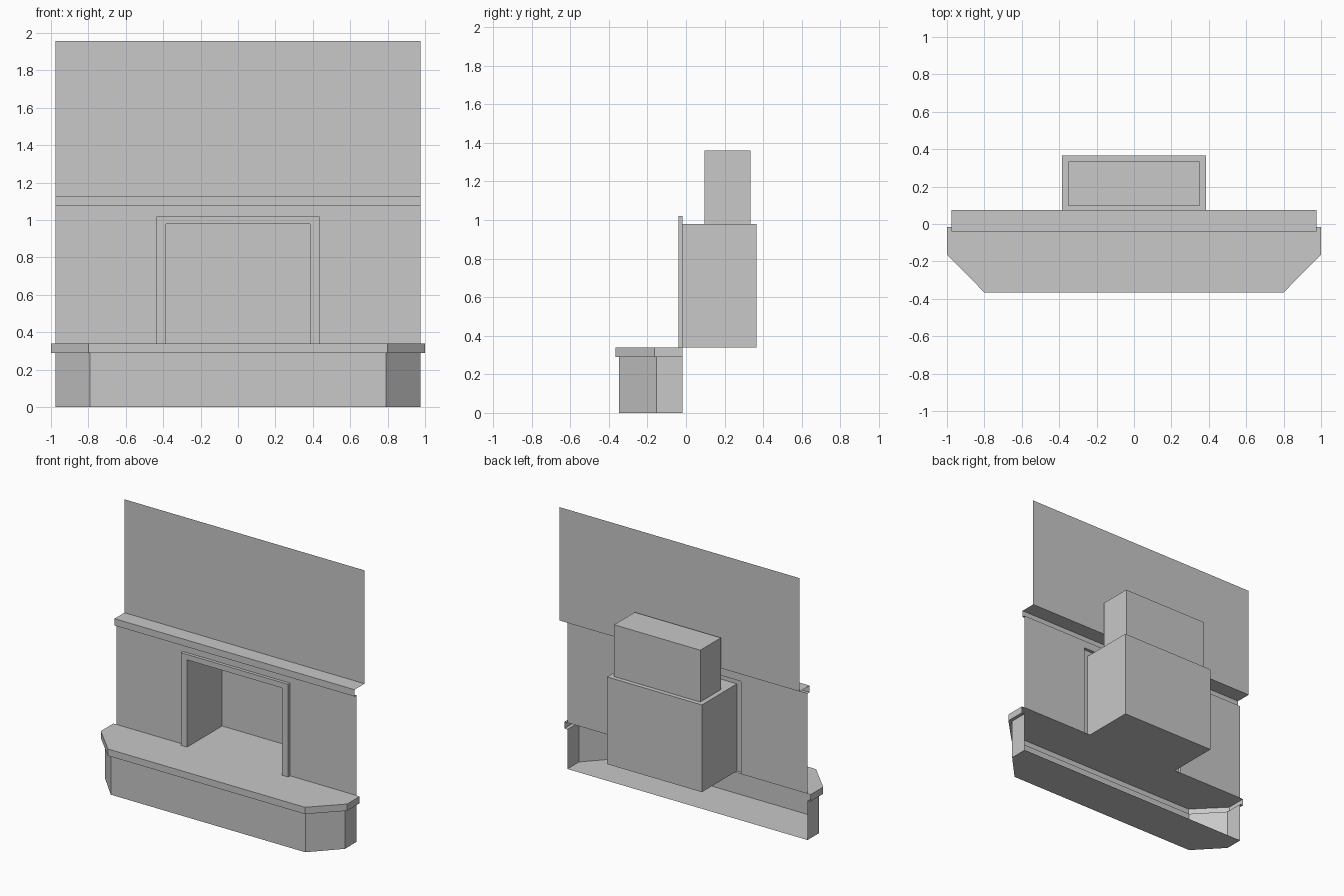
import bpy
import bmesh

cube = bpy.data.objects.get("Cube")
if cube:
    bpy.data.objects.remove(cube)

plaster = bpy.data.materials.new("plain grey")
plaster.use_nodes = True
GREY = (0.58, 0.58, 0.58, 1)
plaster.diffuse_color = GREY
plaster.node_tree.nodes["Principled BSDF"].inputs["Base Color"].default_value = GREY

WALL_Y, TRIM_Y, UPPER_Y = -0.017, -0.04, 0.075
SLAB_Z, MANTEL_Z, HALF = 0.34, 1.075, 0.975


def shell(name, rings, closed=False, bottom=False, top=False, drop=None):
    """Skin a row of matching outlines, with optional end caps."""
    bm = bmesh.new()
    rows = [[bm.verts.new(p) for p in ring] for ring in rings]
    count = len(rows[0])
    for a, b in zip(rows, rows[1:]):
        for i in range(count if closed else count - 1):
            j = (i + 1) % count
            bm.faces.new((a[i], a[j], b[j], b[i]))
    if bottom:
        bm.faces.new(rows[0][::-1])
    if top:
        bm.faces.new(rows[-1])
    if drop:
        unwanted = [f for f in bm.faces if drop(f.calc_center_median())]
        bmesh.ops.delete(bm, geom=unwanted, context='FACES')
    mesh = bpy.data.meshes.new(name)
    bm.to_mesh(mesh)
    bm.free()
    mesh.materials.append(plaster)
    obj = bpy.data.objects.new(name, mesh)
    bpy.context.collection.objects.link(obj)
    return obj


def hearth_outline(half, front_half, side_y, front_y, z):
    """Chamfered plan, open along the wall."""
    right = [(-half, WALL_Y, z), (-half, side_y, z), (-front_half, front_y, z)]
    return right + [(-x, y, z) for x, y, z in reversed(right)]


def arch(half, height, y):
    """Square arch standing on the hearth."""
    return [(half, y, SLAB_Z), (half, y, height), (-half, y, height), (-half, y, SLAB_Z)]


def rect(half, y0, y1, z):
    return [(-half, y0, z), (half, y0, z), (half, y1, z), (-half, y1, z)]


def line(y, z):
    return [(-HALF, y, z), (HALF, y, z)]


# Raised hearth: base with an overhanging slab, open at the back
base = (HALF, 0.79, -0.152, -0.347)
slab = (1.0, 0.80, -0.163, -0.366)
shell("hearth", [hearth_outline(*base, 0), hearth_outline(*base, 0.29),
                 hearth_outline(*slab, 0.29), hearth_outline(*slab, SLAB_Z)],
      bottom=True, top=True)

# Wall around the fireplace
shell("lower_wall", [arch(HALF, MANTEL_Z, WALL_Y), arch(0.435, 1.02, WALL_Y)])

# Projecting frame, hollow behind
shell("fireplace_surround", [arch(0.435, 1.02, WALL_Y), arch(0.435, 1.02, TRIM_Y),
                             arch(0.385, 0.98, TRIM_Y), arch(0.385, 0.98, WALL_Y)])

# Firebox with its flue above, open to the room
shell("firebox_and_flue", [rect(0.385, WALL_Y, 0.366, SLAB_Z), rect(0.385, WALL_Y, 0.366, 0.98),
                           rect(0.35, 0.095, 0.334, 0.98), rect(0.35, 0.095, 0.334, 1.36)],
      closed=True, bottom=True, top=True, drop=lambda c: c.y < -0.01)

# Mantel ledge with open ends
shell("mantel", [line(WALL_Y, MANTEL_Z), line(TRIM_Y, MANTEL_Z),
                 line(TRIM_Y, 1.125), line(UPPER_Y, 1.125)])

# Set-back wall above the mantel
shell("upper_wall", [line(UPPER_Y, 1.125), line(UPPER_Y, 1.957)])
